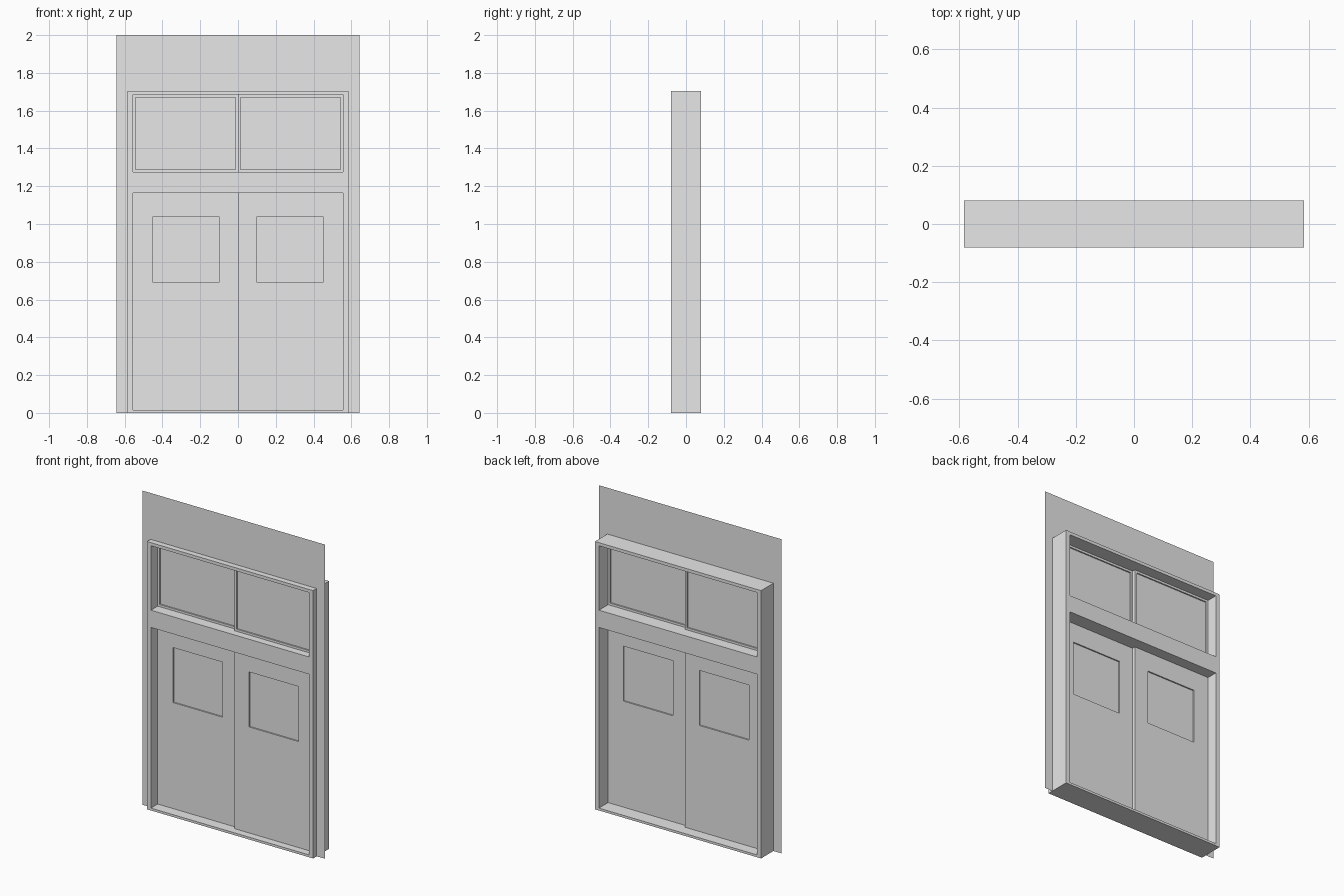
import bpy

cube = bpy.data.objects.get("Cube")
if cube:
    bpy.data.objects.remove(cube, do_unlink=True)

grey = bpy.data.materials.new("plain_grey")
grey.use_nodes = True
grey.diffuse_color = (0.8, 0.8, 0.8, 1)
grey.node_tree.nodes["Principled BSDF"].inputs["Base Color"].default_value = (0.8, 0.8, 0.8, 1)


def make(name, verts, faces):
    mesh = bpy.data.meshes.new(name)
    mesh.from_pydata(verts, [], faces)
    mesh.materials.append(grey)
    obj = bpy.data.objects.new(name, mesh)
    bpy.context.collection.objects.link(obj)
    return obj


def slab(name, xs, zs, y0, y1, holes=()):
    """Slab on a grid of xs and zs, leaving out the cells listed in holes."""
    nx, nz = len(xs), len(zs)
    solid = {(i, j) for i in range(nx - 1) for j in range(nz - 1)} - set(holes)
    verts = [(x, y, z) for y in (y0, y1) for z in zs for x in xs]
    back = nx * nz
    faces = []
    for i, j in sorted(solid):
        a = j * nx + i
        b, c, d = a + 1, a + 1 + nx, a + nx
        faces += [(a, b, c, d), (d + back, c + back, b + back, a + back)]
        # Side walls wherever the neighbouring cell is empty
        for p, q, cell in ((a, b, (i, j - 1)), (b, c, (i + 1, j)),
                           (c, d, (i, j + 1)), (d, a, (i - 1, j))):
            if cell not in solid:
                faces.append((q, p, p + back, q + back))
    return make(name, verts, faces)


HALF, TOP, DEPTH = 0.585, 1.705, 0.08
OPEN = 0.557
DOOR, TRANSOM = (0.015, 1.165), (1.275, 1.685)

# Outer frame with a door opening and a transom opening
slab("door_frame", [-HALF, -OPEN, OPEN, HALF], [0, *DOOR, *TRANSOM, TOP],
     -DEPTH, DEPTH, holes=[(1, 1), (1, 3)])

# Thin wall sheet around the frame
WALL, WALL_Y = 0.643, -0.044
xs = [-WALL, -HALF, HALF, WALL]
make("wall_sheet", [(x, WALL_Y, z) for z in (0, TOP, 2) for x in xs],
     [(0, 1, 5, 4), (2, 3, 7, 6), (4, 5, 9, 8), (5, 6, 10, 9), (6, 7, 11, 10)])

# Leaves: the left pair sits one thickness in front of the right pair
THICK = 0.021
for side, sign, front in (("left", 1, -0.033), ("right", -1, -0.012)):
    panels = (("door", DOOR, (0.1, 0.45), (0.69, 1.04)),
              ("transom", TRANSOM, (0.014, OPEN - 0.014),
               (TRANSOM[0] + 0.014, TRANSOM[1] - 0.014)))
    for part, height, wx, wz in panels:
        xs = sorted(sign * x for x in (0, *wx, OPEN))
        zs = [height[0], *wz, height[1]]
        slab(f"{side}_{part}_leaf", xs, zs, front, front + THICK, holes=[(1, 1)])
        mid = front + THICK / 2
        slab(f"{side}_{part}_glass", xs[1:3], list(wz), mid - 0.002, mid + 0.002)
